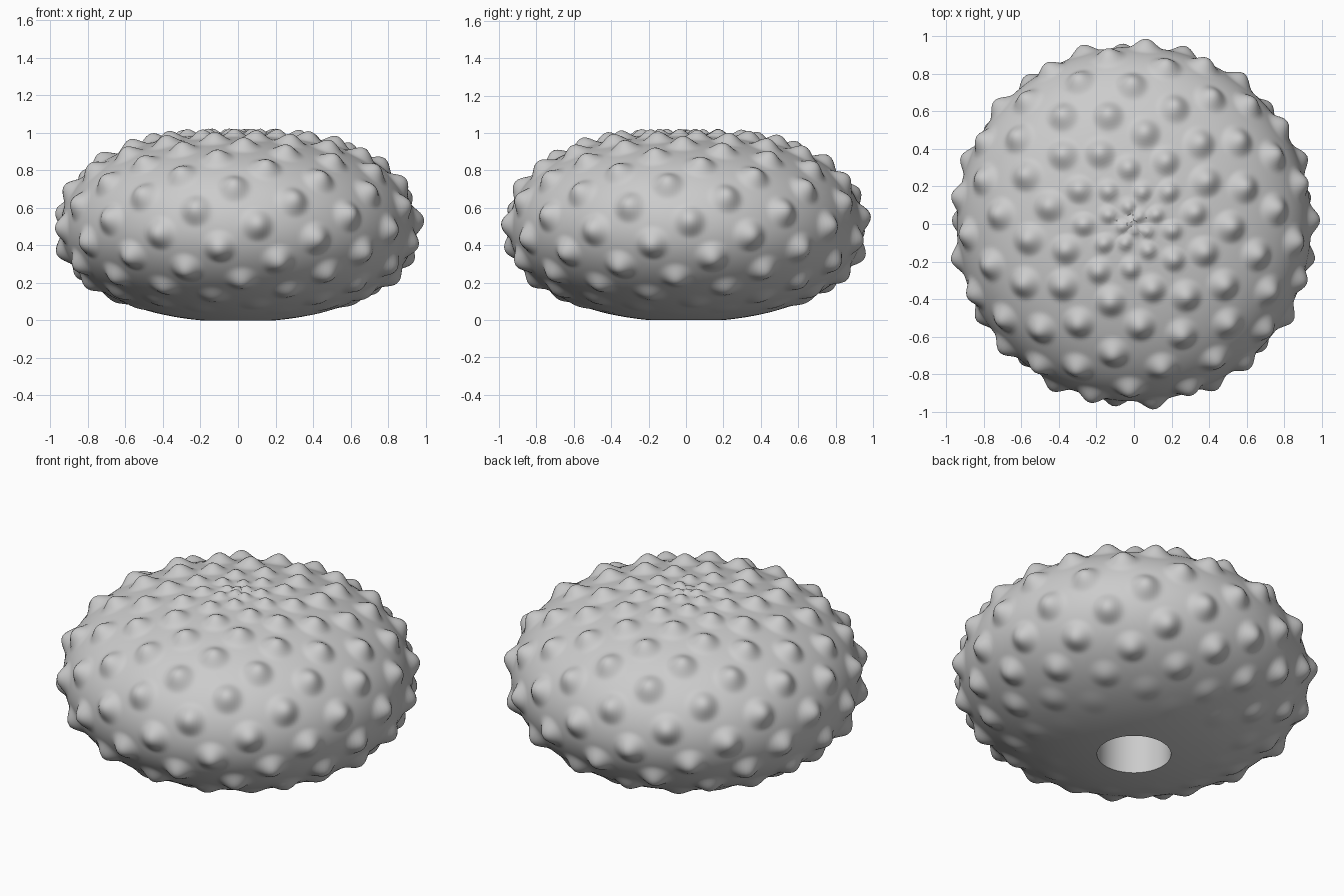
import bpy, bmesh, math
from mathutils import Vector

if "Cube" in bpy.data.objects:
    bpy.data.objects.remove(bpy.data.objects["Cube"])

A, B = 0.945, 0.503            # body half width and half height
HOLE_R, HOLE_D = 0.20, 0.30    # mouth socket underneath
END = math.pi - math.asin(HOLE_R / A)
SEG, ROWS = 320, 150
STEP = math.radians(0.97)      # polar step between spiral bumps
GOLDEN, TURN = math.radians(137.508), math.radians(3.0)


def height(t):
    # ellipse with slightly fuller shoulders
    c = math.cos(t)
    return B * (c + (0.15 if c > 0 else 0.09) * c * (1 - c * c))


CZ = -height(END)              # body centre so the rim sits on z = 0


def body_point(t, a):
    return Vector((A * math.sin(t) * math.cos(a), A * math.sin(t) * math.sin(a), height(t)))


def body_normal(t, a):
    e = 1e-4
    out = -(height(t + e) - height(t - e)) / (2 * e)
    return Vector((out * math.cos(a), out * math.sin(a), A * math.cos(t))).normalized()


def fade(t):
    # bumps die out towards the underside
    k = min(1, max(0, (math.radians(157) - t) / math.radians(50)))
    return k * k * (3 - 2 * k)


# bumps laid out on a golden-angle spiral from pole to pole
bumps = []
for n in range(1, int(END / STEP)):
    t = n * STEP
    near = min(1, 0.4 + 1.3 * math.sin(t)) if t < 1.57 else 1
    bumps.append((body_point(t, n * GOLDEN + TURN), 0.1 * near, 0.05 * near * fade(t)))


def surface(t, a):
    p = body_point(t, a)
    mid, h = int(t / STEP), 0.0
    for c, rad, amp in bumps[max(0, mid - 14):mid + 14]:
        d2 = (p - c).length_squared
        if d2 < rad * rad:
            h = max(h, amp * (0.5 + 0.5 * math.cos(math.pi * math.sqrt(d2) / rad)))
    return p + body_normal(t, a) * h + Vector((0, 0, CZ))


# bumpy shell
bm = bmesh.new()
top = bm.verts.new(surface(0.0, 0))
rings = []
for i in range(1, ROWS + 1):
    rings.append([bm.verts.new(surface(END * i / ROWS, 2 * math.pi * j / SEG)) for j in range(SEG)])
# socket wall
rings.append([bm.verts.new((v.co.x, v.co.y, HOLE_D)) for v in rings[-1]])
for j in range(SEG):
    bm.faces.new((top, rings[0][j], rings[0][(j + 1) % SEG]))
for r, s in zip(rings, rings[1:]):
    for j in range(SEG):
        k = (j + 1) % SEG
        bm.faces.new((r[j], s[j], s[k], r[k]))
# socket ceiling
bm.faces.new(rings[-1][::-1])
bmesh.ops.recalc_face_normals(bm, faces=bm.faces)

mesh = bpy.data.meshes.new("urchin_shell")
bm.to_mesh(mesh)
bm.free()
obj = bpy.data.objects.new("urchin_shell", mesh)
bpy.context.collection.objects.link(obj)
bpy.context.view_layer.objects.active = obj
obj.select_set(True)
bpy.ops.object.shade_smooth_by_angle(angle=math.radians(45))
